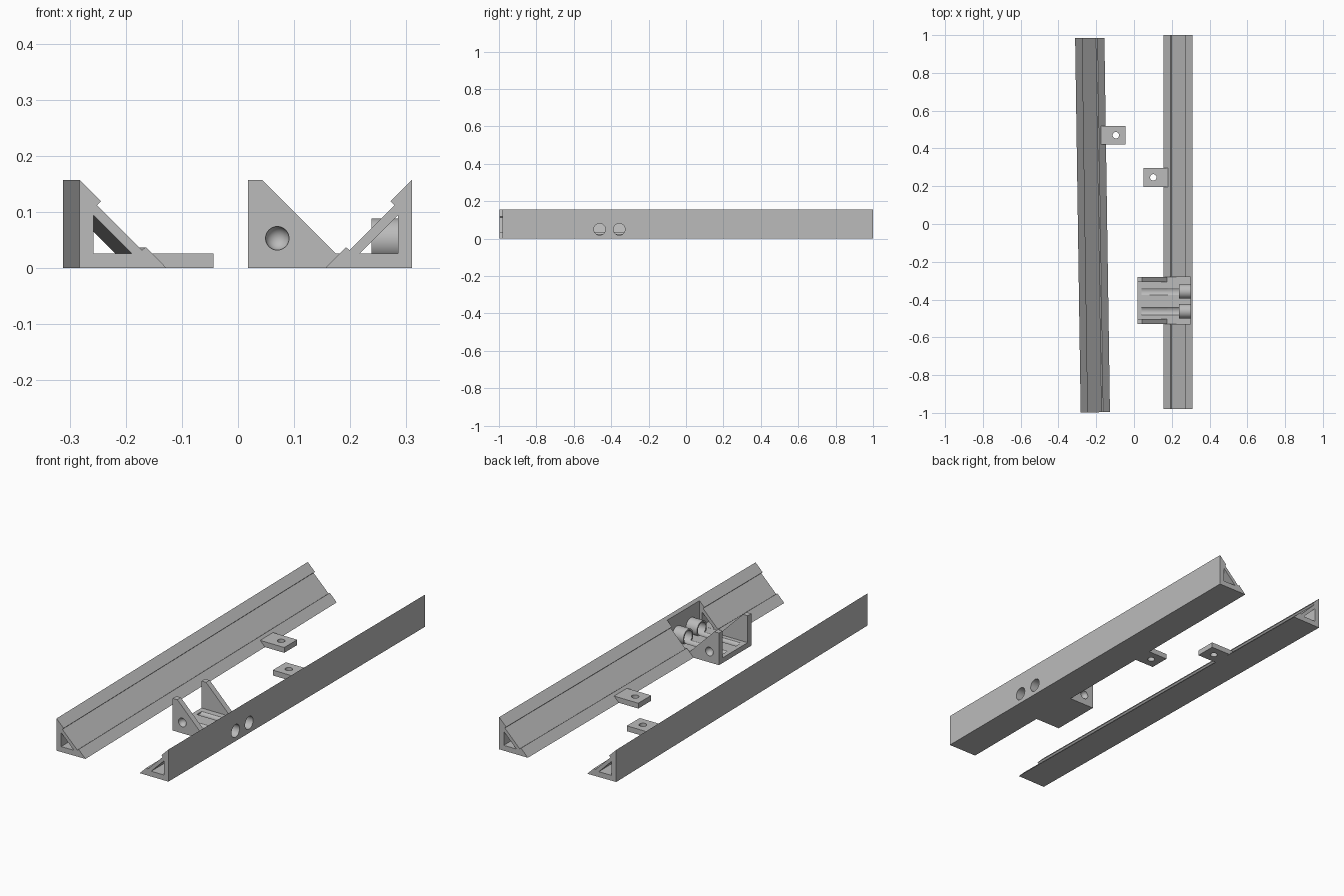
import bpy, bmesh, math
from mathutils import Matrix

if "Cube" in bpy.data.objects:
    bpy.data.objects.remove(bpy.data.objects["Cube"])

grey = bpy.data.materials.new("light grey")
grey.diffuse_color = (0.5, 0.5, 0.5, 1)
grey.use_nodes = True
grey.node_tree.nodes["Principled BSDF"].inputs["Base Color"].default_value = grey.diffuse_color


def finish(name, bm):
    bmesh.ops.recalc_face_normals(bm, faces=bm.faces)
    me = bpy.data.meshes.new(name)
    bm.to_mesh(me)
    bm.free()
    ob = bpy.data.objects.new(name, me)
    bpy.context.collection.objects.link(ob)
    me.materials.append(grey)
    return ob


def prism(name, profile, y0, y1):
    """Extrude an x-z profile along y."""
    bm = bmesh.new()
    face = bm.faces.new([bm.verts.new((x, y0, z)) for x, z in profile])
    new = bmesh.ops.extrude_face_region(bm, geom=[face])["geom"]
    verts = [v for v in new if isinstance(v, bmesh.types.BMVert)]
    bmesh.ops.translate(bm, verts=verts, vec=(0, y1 - y0, 0))
    return finish(name, bm)


def box(name, x0, x1, y0, y1, z0, z1):
    return prism(name, [(x0, z0), (x1, z0), (x1, z1), (x0, z1)], y0, y1)


def cylinder(name, r, length, centre, axis):
    bm = bmesh.new()
    m = Matrix.Translation(centre)
    if axis == "x":
        m = m @ Matrix.Rotation(math.pi / 2, 4, "Y")
    bmesh.ops.create_cone(bm, cap_ends=True, segments=48, radius1=r,
                          radius2=r, depth=length, matrix=m)
    return finish(name, bm)


def sphere(name, r, centre):
    bm = bmesh.new()
    bmesh.ops.create_uvsphere(bm, u_segments=32, v_segments=17, radius=r,
                              matrix=Matrix.Translation(centre))
    return finish(name, bm)


def activate(ob):
    bpy.ops.object.select_all(action="DESELECT")
    ob.select_set(True)
    bpy.context.view_layer.objects.active = ob


def cut(ob, *cutters):
    activate(ob)
    for c in cutters:
        mod = ob.modifiers.new("cut", "BOOLEAN")
        mod.operation = "DIFFERENCE"
        mod.solver = "EXACT"
        mod.object = c
        bpy.ops.object.modifier_apply(modifier=mod.name)
        bpy.data.objects.remove(c)


# Triangular rail: upright wall on the +x side, recessed sloping face
OUTER = [(0.31, 0), (0.31, 0.157), (0.272, 0.119), (0.279, 0.112),
         (0.199, 0.032), (0.192, 0.037), (0.155, 0)]
HOLLOW = [(0.285, 0.026), (0.285, 0.094), (0.217, 0.026)]


def rail(name, y0, y1):
    ob = prism(name, OUTER, y0, y1)
    cut(ob, prism("hollow", HOLLOW, y0 - 0.1, y1 + 0.1))
    return ob


BORE_Y = (-0.462, -0.357)


def bores():
    return [cylinder("bore", 0.031, 0.30, (0.19, y, 0.05), "x") for y in BORE_Y]


# Right rail, opened where the bracket joins, with two bores
right_rail = rail("right_rail", -0.98, 1.0)
cut(right_rail, box("opening", 0.1, 0.298, -0.53, -0.28, 0.0255, 0.3), *bores())

# Left rail: mirrored and turned slightly
left_rail = rail("left_rail", -0.991, 0.991)
me = left_rail.data
me.transform(Matrix.Translation((-0.2195, -0.006, 0))
             @ Matrix.Rotation(0.0148, 4, "Z")
             @ Matrix.Diagonal((-1, 1, 1, 1))
             @ Matrix.Translation((-0.2325, 0, 0)))
me.flip_normals()

# Bore collars inside the opening
collars = []
for i, y in enumerate(BORE_Y):
    collar = cylinder("bore_collar_%d" % (i + 1), 0.038, 0.062,
                      (0.269, y, 0.05), "x")
    cut(collar, cylinder("bore", 0.031, 0.30, (0.25, y, 0.05), "x"))
    collars.append(collar)

# U-shaped bracket with sloping cheeks, grooved floor and round dimples
bracket = prism("bracket", [(0.018, 0), (0.155, 0), (0.181, 0.026), (0.174, 0.026),
                            (0.043, 0.157), (0.018, 0.157)], -0.53, -0.28)
cut(bracket, box("gap", -0.1, 0.4, -0.502, -0.308, 0.0255, 0.3), *bores(),
    sphere("dimple", 0.021, (0.07, -0.53, 0.053)),
    sphere("dimple", 0.021, (0.07, -0.28, 0.053)))


# Mounting tabs with screw holes
def tab(name, side, tip, y):
    prof = [(side * x, z) for x, z in
            [(tip - 0.105, 0), (tip, 0), (tip + 0.026, 0.026), (tip - 0.105, 0.026)]]
    ob = prism(name, prof, y - 0.05, y + 0.05)
    cut(ob, cylinder("hole", 0.017, 0.2, (side * (tip - 0.053), y, 0), "z"))
    return ob


right_tab = tab("right_tab", 1, 0.155, 0.247)
left_tab = tab("left_tab", 1, -0.149, 0.47)
# The left tab is mirrored about the rail edge so it points inward
left_tab.data.transform(Matrix.Translation((-0.298, 0, 0)) @ Matrix.Diagonal((-1, 1, 1, 1)))
left_tab.data.flip_normals()

for ob in [right_rail, left_rail, bracket, right_tab, left_tab] + collars:
    activate(ob)
    bpy.ops.object.shade_smooth_by_angle(angle=math.radians(30))
